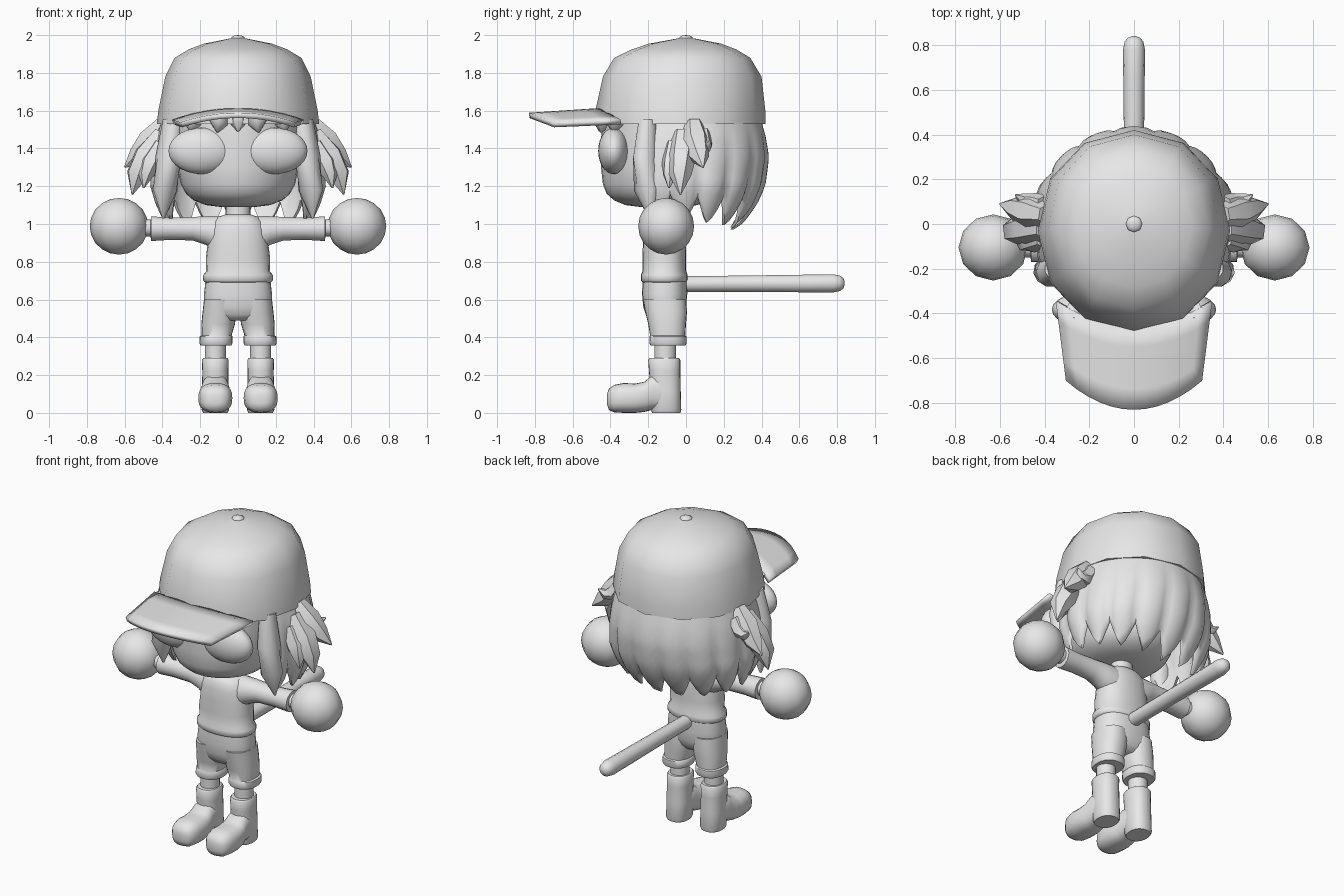
import bpy, bmesh, math
from mathutils import Vector

if "Cube" in bpy.data.objects:
    bpy.data.objects.remove(bpy.data.objects["Cube"])

grey = bpy.data.materials.new("light grey")
grey.diffuse_color = (0.8, 0.8, 0.8, 1)
grey.use_nodes = True
grey.node_tree.nodes["Principled BSDF"].inputs["Base Color"].default_value = grey.diffuse_color


def finish(name, bm, mirror=False, angle=50, solid=0):
    bmesh.ops.recalc_face_normals(bm, faces=bm.faces[:])
    me = bpy.data.meshes.new(name)
    bm.to_mesh(me)
    bm.free()
    me.materials.append(grey)
    ob = bpy.data.objects.new(name, me)
    bpy.context.collection.objects.link(ob)
    bpy.ops.object.select_all(action='DESELECT')
    ob.select_set(True)
    bpy.context.view_layer.objects.active = ob
    bpy.ops.object.shade_smooth_by_angle(angle=math.radians(angle))
    if solid:
        m = ob.modifiers.new("thickness", 'SOLIDIFY')
        m.thickness, m.offset = solid, 0
    if mirror:
        ob.modifiers.new("mirror", 'MIRROR')
    return ob


def skin(bm, rings):
    """Bridge rings of points and close both ends."""
    vs = [[bm.verts.new(p) for p in r] for r in rings]
    n = len(vs[0])
    for a, b in zip(vs, vs[1:]):
        for i in range(n):
            j = (i + 1) % n
            bm.faces.new((a[i], a[j], b[j], b[i]))
    bm.faces.new(vs[0])
    bm.faces.new(vs[-1])


def loft(name, axis, rings, seg=24, power=2.0, **kw):
    """Rings are (position on axis, centre a, centre b, radius a, radius b)."""
    out = []
    for t, ca, cb, ra, rb in rings:
        ring = []
        for i in range(seg):
            th = 2 * math.pi * i / seg
            c, s = math.cos(th), math.sin(th)
            a = ca + ra * math.copysign(abs(c) ** (2 / power), c)
            b = cb + rb * math.copysign(abs(s) ** (2 / power), s)
            ring.append({'x': (t, a, b), 'y': (a, t, b), 'z': (a, b, t)}[axis])
        out.append(ring)
    bm = bmesh.new()
    skin(bm, out)
    return finish(name, bm, **kw)


def ball(name, centre, size, seg, rows, mirror=False):
    bm = bmesh.new()
    bmesh.ops.create_uvsphere(bm, u_segments=seg, v_segments=rows, radius=1)
    for v in bm.verts:
        v.co = Vector(centre) + Vector(v.co[i] * size[i] for i in range(3))
    return finish(name, bm, mirror, angle=60)


def tuft(name, path, radii, seg=6, mirror=True):
    """Tapered strand swept along a path."""
    pts = [Vector(p) for p in path]
    rings = []
    for k, (p, r) in enumerate(zip(pts, radii)):
        d = pts[min(k + 1, len(pts) - 1)] - pts[max(k - 1, 0)]
        q = d.to_track_quat('Z', 'Y')
        rings.append([p + q @ Vector((r * math.cos(2 * math.pi * i / seg),
                                      r * math.sin(2 * math.pi * i / seg), 0)) for i in range(seg)])
    bm = bmesh.new()
    skin(bm, rings)
    return finish(name, bm, mirror)


def lerp_table(table, z):
    """Table rows run from high z to low z."""
    for a, b in zip(table, table[1:]):
        if z >= b[0]:
            f = min(1, (a[0] - z) / (a[0] - b[0]))
            return [a[k] + (b[k] - a[k]) * f for k in (1, 2)]
    return table[-1][1:]


# Head, neck, eyes
loft("head", 'z', [(z, 0, -0.13, a, b) for z, a, b in (
    (1.09, .09, .11), (1.10, .17, .19), (1.125, .235, .25), (1.16, .275, .29), (1.21, .302, .31),
    (1.3, .32, .32), (1.45, .33, .32), (1.56, .33, .31))], seg=32)
loft("neck", 'z', [(1.0, 0, -.11, .07, .065), (1.06, 0, -.11, .065, .06), (1.12, 0, -.11, .065, .06)])
ball("eye", (.19, -.383, 1.387), (.178, .082, .123), 24, 14, True)

# Cap: crown, button, visor
loft("cap_crown", 'z', [(1.53, 0, -.03, .43, .45), (1.6, 0, -.03, .422, .45), (1.78, 0, -.02, .385, .42),
                        (1.88, 0, -.02, .335, .36), (1.925, 0, -.01, .26, .275), (1.955, 0, -.005, .18, .19),
                        (1.985, 0, 0, .03, .03)], seg=12, power=2.1)
ball("cap_button", (0, 0, 1.982), (.038, .038, .018), 8, 6)
bm = bmesh.new()
grid = []
for j in range(5):
    v = j / 4
    row = []
    for i in range(13):
        u = i / 6 - 1
        inner = Vector((.345 * u, -.345 - .11 * (1 - u * u), 1.6 - .06 * u * u))
        outer = Vector((.30 * u, -.70 - .13 * (1 - u * u), 1.575 - .05 * u * u))
        row.append(bm.verts.new(inner.lerp(outer, v)))
    grid.append(row)
for a, b in zip(grid, grid[1:]):
    for i in range(12):
        bm.faces.new((a[i], a[i + 1], b[i + 1], b[i]))
finish("cap_visor", bm, solid=.028)

# Hair: scalloped closed shell around the sides and back
profile = [(1.56, .40, .395), (1.45, .435, .425), (1.35, .452, .44), (1.2, .465, .42),
           (1.1, .435, .375), (1.0, .385, .30), (.95, .34, .22)]
locks, per, rows, reach = 11, 6, 12, math.radians(126)
bm = bmesh.new()
strips = []
for i in range(locks * per + 1):
    a = -reach + 2 * reach * i / (locks * per)
    edge = abs(2 * ((i / per) % 1) - 1)
    tip = .97 + .06 * min(1, abs(a) / 1.9) + .13 * edge ** 1.5
    col = []
    for j in range(rows + 1):
        f = j / rows
        z = 1.56 + (tip - 1.56) * f
        rx, ry = lerp_table(profile, z)
        groove = -.03 * edge ** 2 * f
        outer = Vector(((rx + groove) * math.sin(a), (ry + groove) * math.cos(a), z))
        k = .07 * (1 - .75 * f * f)
        inner = Vector(((rx + groove - k) * math.sin(a), (ry + groove - k) * math.cos(a), z))
        col.append((outer, inner))
    strips.append([p[0] for p in col] + [p[1] for p in reversed(col)])
skin(bm, strips)
finish("hair_back", bm, angle=60)

# Side tufts, fringe
for path, radii in (
        (((.39, .04, 1.53), (.46, .05, 1.44), (.53, .07, 1.36), (.60, .09, 1.30)), (.05, .075, .055, .004)),
        (((.40, -.02, 1.48), (.48, -.02, 1.36), (.535, -.03, 1.26), (.56, -.03, 1.155)), (.05, .075, .06, .004)),
        (((.40, -.06, 1.42), (.46, -.07, 1.32), (.49, -.085, 1.26), (.50, -.09, 1.19)), (.05, .06, .04, .004)),
        (((.40, .08, 1.48), (.45, .09, 1.42), (.50, .11, 1.41), (.53, .13, 1.44)), (.05, .05, .03, .004))):
    tuft("side_tuft", path, radii)
tuft("front_lock", ((.35, -.2, 1.55), (.37, -.215, 1.35), (.385, -.21, 1.18), (.395, -.19, 1.03)),
     (.05, .068, .066, .006), seg=10)
for x, y in ((.1, -.435), (.24, -.37)):
    tuft("fringe", ((x, y, 1.56), (x, y - .01, 1.53), (x + .01, y - .015, 1.485)), (.06, .05, .004))
tuft("fringe_middle", ((0, -.44, 1.56), (0, -.45, 1.53), (0, -.46, 1.49)), (.05, .04, .004), mirror=False)

# Shirt and sleeves
loft("shirt", 'z', [(z, 0, -.115, a, b) for z, a, b in (
    (.69, .172, .115), (.70, .184, .124), (.73, .184, .124), (.75, .168, .116), (.82, .17, .116), (.9, .16, .113),
    (.97, .152, .11), (1.01, .135, .10), (1.035, .11, .085), (1.05, .07, .06))], power=2.3)
loft("sleeve", 'x', [(x, -.105, z, a, b) for x, z, a, b in (
    (.04, .95, .08, .09), (.11, .945, .085, .10), (.17, .965, .075, .077), (.24, .975, .065, .063),
    (.36, .975, .062, .06), (.44, .975, .066, .065), (.46, .975, .066, .065), (.462, .975, .05, .05))],
     seg=18, mirror=True)

# Wrist and hand
loft("wrist", 'x', [(.44, -.105, .98, .045, .045), (.475, -.105, .98, .045, .045),
                    (.54, -.105, .985, .05, .05)], seg=12, mirror=True)
ball("hand", (.63, -.105, .988), (.155, .148, .15), 12, 10, True)

# Shorts with rolled cuffs
loft("shorts_seat", 'z', [(z, 0, -.113, a, b) for z, a, b in (
    (.49, .10, .075), (.52, .165, .10), (.56, .18, .113), (.63, .18, .12), (.70, .172, .117))], power=2.4)
loft("shorts_leg", 'z', [(z, x, y, a, b) for z, x, y, a, b in (
    (.60, .095, -.113, .085, .115), (.53, .098, -.105, .09, .11), (.47, .105, -.10, .089, .10),
    (.41, .113, -.097, .079, .093), (.405, .116, -.095, .087, .098), (.37, .117, -.095, .088, .099),
    (.358, .117, -.095, .082, .093))], power=2.3, mirror=True)

# Legs and boots
loft("leg", 'z', [(.25, .12, -.11, .056, .058), (.40, .12, -.11, .056, .058)], seg=16, mirror=True)
loft("boot_shaft", 'z', [(z, .12, y, a, b) for z, y, a, b in (
    (.0, -.105, .064, .075), (.015, -.105, .072, .08), (.12, -.108, .07, .08), (.22, -.113, .069, .083),
    (.28, -.115, .071, .085), (.29, -.115, .064, .078))], power=2.3, mirror=True)
loft("boot_foot", 'y', [(y, .12, (lo + hi) / 2, r, (hi - lo) / 2) for y, r, lo, hi in (
    (-.418, .03, .045, .10), (-.408, .06, .015, .128), (-.38, .08, .003, .148), (-.33, .09, 0, .158),
    (-.27, .09, 0, .155), (-.22, .083, .005, .165), (-.18, .075, .016, .20), (-.12, .068, .016, .20),
    (-.06, .058, .01, .16))], power=2.5, mirror=True)

# Tail
loft("tail", 'y', [(y, 0, z, r, r) for y, z, r in (
    (-.05, .682, .042), (.3, .684, .044), (.65, .685, .048), (.78, .686, .049), (.815, .686, .042),
    (.833, .686, .028), (.84, .686, .01))], seg=14)
